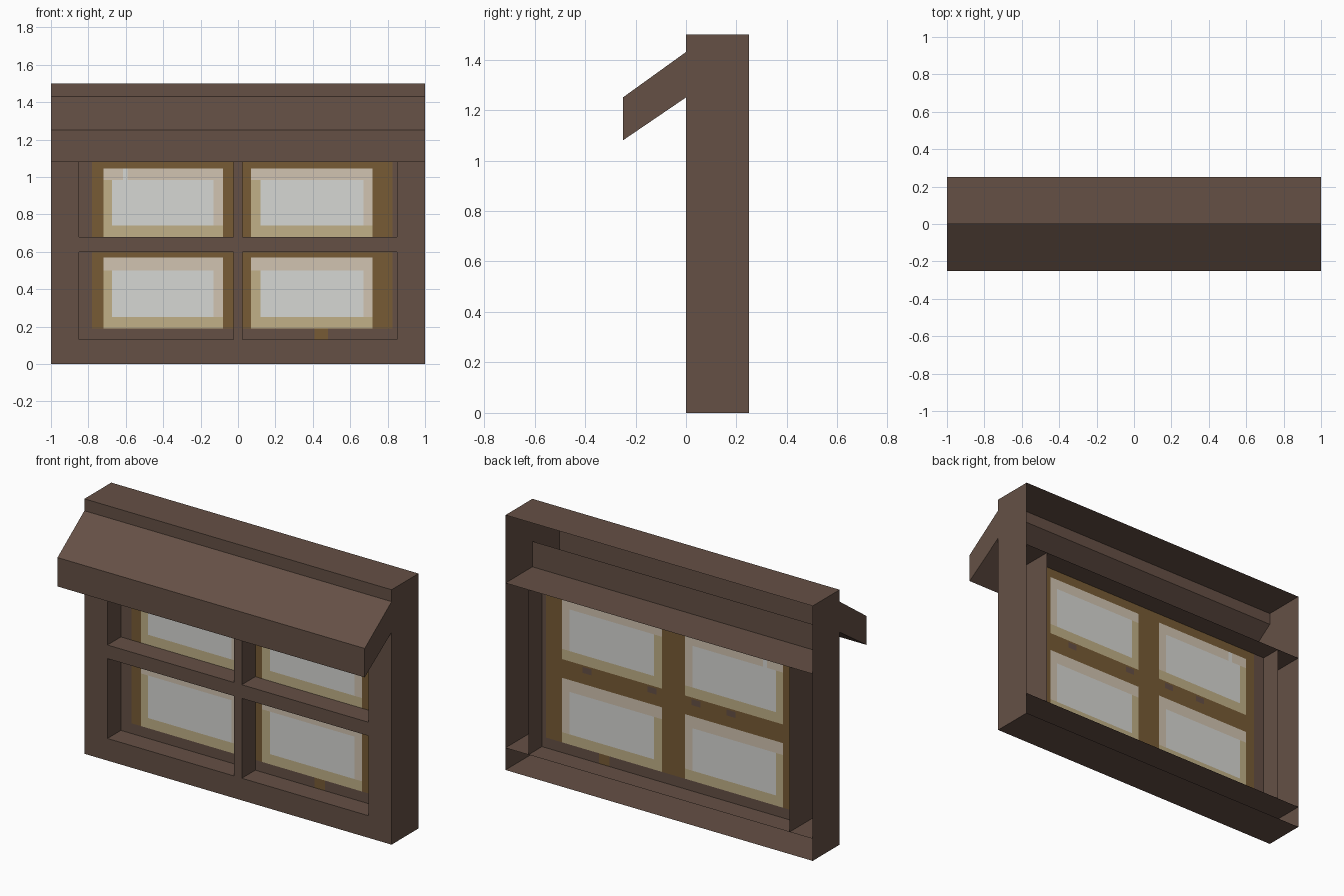
import bpy
from mathutils import Vector

if "Cube" in bpy.data.objects:
    bpy.data.objects.remove(bpy.data.objects["Cube"])


def material(name, rgb):
    lin = [((c / 255 + 0.055) / 1.055) ** 2.4 for c in rgb]
    m = bpy.data.materials.new(name)
    m.diffuse_color = (*lin, 1)
    m.use_nodes = True
    m.node_tree.nodes["Principled BSDF"].inputs["Base Color"].default_value = m.diffuse_color
    return m


WOOD, AMBER, KHAKI, CREAM, GLASS = range(5)
MATS = [material("dark_wood", (101, 80, 69)), material("amber_brown", (119, 91, 53)),
        material("khaki_rim", (193, 176, 135)), material("cream_rim", (209, 196, 177)),
        material("pale_glass", (214, 215, 211))]


def build(name, quads):
    """Each quad: (four corners, direction it faces, material index)."""
    verts, faces, index = [], [], {}
    for corners, facing, _ in quads:
        a, b, c = (Vector(p) for p in corners[:3])
        if (b - a).cross(c - b).dot(Vector(facing)) < 0:
            corners = corners[::-1]
        face = []
        for p in corners:
            key = tuple(round(v, 4) for v in p)
            if key not in index:
                index[key] = len(verts)
                verts.append(key)
            face.append(index[key])
        faces.append(face)
    me = bpy.data.meshes.new(name)
    me.from_pydata(verts, [], faces)
    for m in MATS:
        me.materials.append(m)
    for poly, q in zip(me.polygons, quads):
        poly.material_index = q[2]
    ob = bpy.data.objects.new(name, me)
    bpy.context.collection.objects.link(ob)
    return ob


def panel_x(x, y0, y1, z0, z1, side):
    return ([(x, y0, z0), (x, y1, z0), (x, y1, z1), (x, y0, z1)], (side, 0, 0), WOOD)


def panel_z(z, x0, x1, y0, y1, side):
    return ([(x0, y0, z), (x1, y0, z), (x1, y1, z), (x0, y1, z)], (0, 0, side), WOOD)


def wall(y, xs, zs, rule):
    """Front-facing grid; rule(x, z) gives a material, or None for a hole."""
    out = []
    for x0, x1 in zip(xs, xs[1:]):
        for z0, z1 in zip(zs, zs[1:]):
            mat = rule((x0 + x1) / 2, (z0 + z1) / 2)
            if mat is not None:
                out.append(([(x0, y, z0), (x1, y, z0), (x1, y, z1), (x0, y, z1)],
                            (0, -1, 0), mat))
    return out


W, D, PANE_Y = 0.85, 0.25, 0.125      # opening half width, depth, glass depth
LOW, BAR0, BAR1, HIGH = 0.13, 0.60, 0.68, 1.10
BAR = 0.025


# Front of the frame with four openings, and the strip above the awning
def front_rule(x, z):
    hole = BAR < abs(x) < W and (LOW < z < BAR0 or BAR1 < z < HIGH)
    return None if hole else WOOD


build("frame_front", wall(0, [-1, -W, -BAR, BAR, W, 1],
                          [0, LOW, BAR0, BAR1, HIGH, 1.25], front_rule)
      + wall(0, [-1, 1], [1.43, 1.5], front_rule))

# Outer casing, open at the back
build("outer_casing", [panel_x(s, 0, D, 0, 1.5, s) for s in (-1, 1)]
      + [panel_z(0, -1, 1, 0, D, -1), panel_z(1.5, -1, 1, 0, D, 1)])

# Lining boards around the window opening
build("window_lining", [panel_x(s * W, 0, D, LOW, HIGH, -s) for s in (-1, 1)]
      + [panel_z(LOW, -1, 1, 0, D, 1), panel_z(HIGH, -1, 1, 0, D, -1)])

# Sides of the crossed glazing bars
bars = []
for s in (-1, 1):
    for z0, z1 in ((LOW, BAR0), (BAR1, HIGH)):
        bars.append(panel_x(s * BAR, 0, PANE_Y, z0, z1, s))
    x0, x1 = sorted((s * BAR, s * W))
    bars += [panel_z(BAR0, x0, x1, 0, PANE_Y, -1), panel_z(BAR1, x0, x1, 0, PANE_Y, 1)]
build("glazing_bars", bars)

# Hollow sloping awning, open into the casing
profile = [(0, 1.43), (-0.25, 1.25), (-0.25, 1.08), (0, 1.25)]
faces = [(0, -0.6, 1), (0, -1, 0), (0, 0.6, -1)]
awning = [([(-1, *a), (1, *a), (1, *b), (-1, *b)], f, WOOD)
          for a, b, f in zip(profile, profile[1:], faces)]
awning += [([(s, *p) for p in profile], (s, 0, 0), WOOD) for s in (-1, 1)]
build("awning", awning)

# Painted window sheet: glass with cream and khaki rims on amber
PX = [(-0.72, -0.675, -0.13, -0.08), (0.07, 0.12, 0.67, 0.72)]
PZ = [(0.19, 0.25, 0.50, 0.57), (0.68, 0.74, 0.985, 1.045)]
SPOTS = [0.557, 0.134, -0.153, -0.38]


def pane_rule(x, z):
    if z < 0.19:
        return AMBER if 0.41 < x < 0.48 else WOOD
    if x < -0.78 or x > 0.825:
        return WOOD
    if 0.635 < z < 0.67 and any(abs(x - c) < 0.03 for c in SPOTS):
        return WOOD
    for a, b, c, d in PX:
        for e, f, g, h in PZ:
            if a < x < d and e < z < h:
                if b < x < c and f < z < g or (-0.615 < x < -0.59 and z > g > 0.9):
                    return GLASS
                return CREAM if z > g or (x > c and z > f) else KHAKI
    return AMBER


xs = {-W, W, -0.78, 0.825, 0.41, 0.48, -0.615, -0.59}
xs.update(v for p in PX for v in p)
xs.update(c + d for c in SPOTS for d in (-0.03, 0.03))
zs = {LOW, HIGH, 0.635, 0.67}
zs.update(v for p in PZ for v in p)
build("window_panes", wall(PANE_Y, sorted(xs), sorted(zs), pane_rule))
